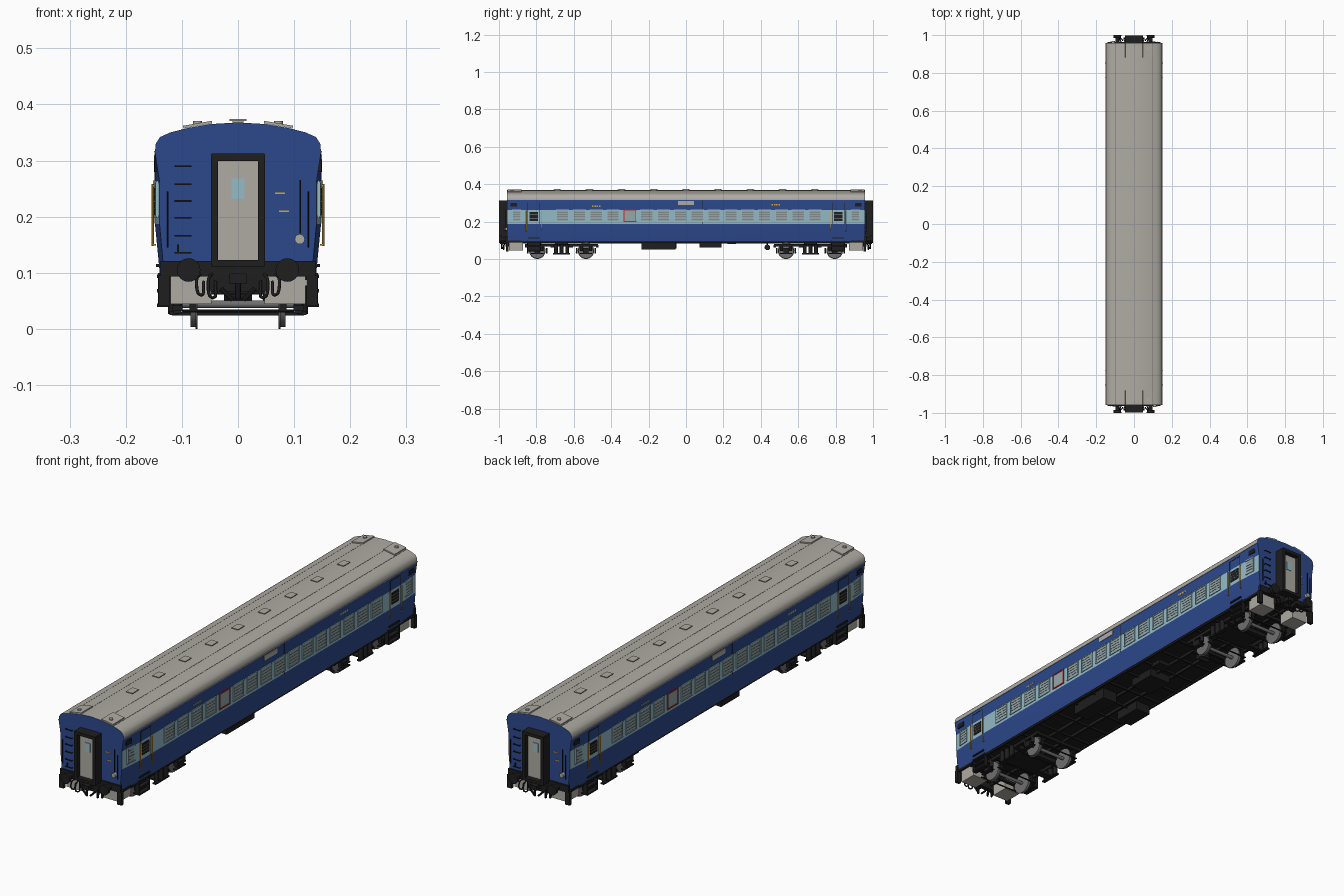
import bpy, bmesh, math
from mathutils import Matrix, Euler, Vector

cube = bpy.data.objects.get("Cube")
if cube:
    bpy.data.objects.remove(cube, do_unlink=True)


def colour(name, r, g, b):
    m = bpy.data.materials.new(name)
    m.diffuse_color = (r, g, b, 1)
    m.use_nodes = True
    m.node_tree.nodes["Principled BSDF"].inputs["Base Color"].default_value = (r, g, b, 1)
    return m


BLUE = colour("body blue", .025, .065, .26)
PALE = colour("band pale blue", .3, .5, .57)
ROOF = colour("roof grey", .43, .41, .37)
BLACK = colour("underframe black", .013, .013, .013)
STEEL = colour("wheel steel", .16, .16, .16)
SHUTTER = colour("shutter grey", .3, .39, .4)
YELLOW = colour("rail yellow", .65, .4, .04)
RED = colour("emergency red", .55, .02, .02)

HALF, DOOR, WALL = .957, .813, .148
made = []


def finish(name, bm, *mats):
    bmesh.ops.recalc_face_normals(bm, faces=bm.faces)
    me = bpy.data.meshes.new(name)
    bm.to_mesh(me)
    bm.free()
    for m in mats:
        me.materials.append(m)
    ob = bpy.data.objects.new(name, me)
    bpy.context.collection.objects.link(ob)
    made.append(ob)
    return ob


class Part:
    """Collects boxes and cylinders of one colour; twin repeats them turned half round."""

    def __init__(self, name, mat, twin=True):
        self.name, self.mat, self.twin, self.bm = name, mat, twin, bmesh.new()

    def __enter__(self):
        return self

    def __exit__(self, *error):
        if self.twin:
            copy = bmesh.ops.duplicate(self.bm, geom=self.bm.verts[:] + self.bm.edges[:] + self.bm.faces[:])
            verts = [v for v in copy["geom"] if isinstance(v, bmesh.types.BMVert)]
            bmesh.ops.rotate(self.bm, verts=verts, cent=(0, 0, 0), matrix=Matrix.Rotation(math.pi, 3, "Z"))
        finish(self.name, self.bm, self.mat)

    def box(self, x, y, z, size, turn=(0, 0, 0)):
        mat = Matrix.LocRotScale(Vector((x, y, z)), Euler(turn), Vector(size))
        bmesh.ops.create_cube(self.bm, size=1, matrix=mat)

    def rod(self, x, y, z, axis, radius, depth, sides=12, tip=None):
        turn = Vector(axis).to_track_quat("Z", "Y").to_matrix().to_4x4()
        bmesh.ops.create_cone(self.bm, cap_ends=True, segments=sides, radius1=radius,
                              radius2=radius if tip is None else tip, depth=depth,
                              matrix=Matrix.Translation((x, y, z)) @ turn)


X, Y, Z = (1, 0, 0), (0, 1, 0), (0, 0, 1)
SIDES = (-1, 1)

# Body shell: a lofted section with tapered ends, coloured by height
half = [(.139, .095), (WALL, .187), (WALL, .262), (WALL, .315), (.1465, .33), (.139, .342),
        (.121, .35), (.09, .358), (.05, .365), (0, .368)]
section = half + [(-x, z) for x, z in reversed(half[:-1])]
bm = bmesh.new()
rings = []
for y, squeeze in ((-HALF, .945), (-.85, 1), (.85, 1), (HALF, .945)):
    rings.append([bm.verts.new((x * (squeeze if z < .3 else 1), y, z)) for x, z in section])
count = len(section)
for a, b in zip(rings, rings[1:]):
    for i in range(count):
        j = (i + 1) % count
        f = bm.faces.new((a[i], a[j], b[j], b[i]))
        z = f.calc_center_median().z
        f.material_index = 3 if z < .1 else 1 if .19 < z < .26 else 2 if z > .315 else 0
for ring in (rings[0], rings[-1]):
    bm.faces.new(ring)
finish("body_shell", bm, BLUE, PALE, ROOF, BLACK)

# Roof fittings
with Part("roof_vents", ROOF, False) as p:
    for k in range(-4, 5):
        p.box(0, k * .172, .369, (.02, .03, .005))
        p.box(0, k * .172, .3725, (.03, .042, .003))
with Part("roof_hatches", ROOF) as p:
    for s in SIDES:
        p.box(s * .072, -.918, .364, (.052, .075, .005), (0, s * .17, 0))
        p.rod(s * .072, -.93, .368, Z, .008, .006)
with Part("roof_seams", STEEL) as p:
    for x, z in ((.05, .365), (.1, .3555)):
        p.box(x, 0, z, (.0016, HALF * 2, .001))
with Part("roof_gutters", ROOF) as p:
    p.box(.1485, 0, .316, (.003, HALF * 2, .003))

# Windows with slatted shutters; one is the red-framed emergency exit
EXIT = 4
with Part("window_panes", SHUTTER) as panes, Part("window_frames", PALE) as frames, \
        Part("shutter_slats", STEEL) as slats, Part("emergency_frame", RED) as red:
    spots = [(WALL, -.66 + k * .09, 0) for k in range(16)]
    spots += [(.1438, s * .905, s * .075) for s in SIDES]
    for k, (x, y, tilt) in enumerate(spots):
        turn = (0, 0, tilt)
        wide = .064 if k < 16 else .042
        rim = red if k == EXIT else frames
        panes.box(x, y, .231, (.003, wide, .058), turn)
        for s in SIDES:
            rim.box(x, y, .231 + s * .031, (.007, wide + .006, .005), turn)
            rim.box(x, y + s * wide / 2, .231, (.007, .004, .062), turn)
        if k != EXIT:
            for row in range(4):
                slats.box(x, y, .213 + row * .012, (.005, wide, .002), turn)

# Side doors with grilles, handrails and steps
with Part("door_seams", BLACK) as seams, Part("door_grilles", BLACK) as grilles, \
        Part("door_rails", YELLOW) as rails, Part("door_steps", BLACK) as steps, \
        Part("grille_bars", SHUTTER) as bars:
    for s in SIDES:
        y = s * DOOR
        for t in SIDES:
            seams.box(WALL, y + t * .032, .245, (.002, .0025, .115))
            rails.rod(.152, y + t * .039, .203, Z, .0022, .11, 8)
            for z in (.15, .255):
                rails.box(.149, y + t * .039, z, (.006, .003, .003))
            steps.box(.134, y + t * .035, .07, (.018, .004, .06))
        seams.box(WALL, y, .302, (.002, .066, .0025))
        grilles.box(WALL, y, .227, (.004, .046, .048))
        for row in range(3):
            bars.box(WALL, y, .215 + row * .012, (.006, .046, .0015))
        for z in (.042, .068, .094):
            steps.box(.134, y, z, (.02, .07, .006))
        steps.box(.126, y, .07, (.003, .07, .055))
        steps.box(.143, y, .113, (.006, .066, .006))

# Small side plates
with Part("name_board", ROOF) as p:
    p.box(WALL, 0, .299, (.004, .085, .02))
with Part("yellow_marks", YELLOW) as p:
    for y, z in ((-.48, .282), (.48, .29)):
        for k in range(4):
            p.box(WALL, y + (k - 1.5) * .013, z, (.002, .008, .008))
    for x, z in ((.075, .242), (.082, .21)):
        p.box(x, -HALF, z, (.018, .002, .003))
with Part("corner_panels", BLACK) as p:
    for s in SIDES:
        p.box(.1465, s * .92, .29, (.005, .035, .02), (0, 0, s * .03))
with Part("body_seam", BLACK) as p:
    p.box(WALL, .09, .25, (.0015, .002, .125))

# End gangway with recessed door
with Part("gangway_frame", BLACK) as p:
    for s in SIDES:
        p.box(s * .042, -.977, .213, (.013, .044, .196))
    p.box(0, -.977, .306, (.095, .044, .013))
    p.box(0, -.977, .117, (.095, .044, .012))
with Part("gangway_door", ROOF) as p:
    p.box(0, -.972, .211, (.072, .012, .18))
with Part("gangway_window", PALE) as p:
    p.box(0, -.979, .25, (.024, .003, .036))

# End ladder, handrails and tail lamp
with Part("end_ladder", BLACK) as p:
    for z in (.29, .258, .228, .198, .166, .136):
        p.box(-.098, -.964, z, (.03, .003, .003))
        for s in SIDES:
            p.box(-.098 + s * .014, -.96, z, (.002, .009, .002))
    p.box(-.107, -.96, .143, (.003, .006, .015))
with Part("end_handrails", BLACK) as p:
    p.rod(.111, -.964, .218, Z, .0015, .095, 8)
    for s in SIDES:
        p.rod(s * .125, -.964, .195, Z, .0015, .1, 8)
with Part("tail_lamp", ROOF) as p:
    p.rod(.11, -.963, .16, Y, .009, .014, 16)

# Buffer beam, buffers and coupler
with Part("buffer_beams", BLACK) as p:
    p.box(0, -.958, .107, (.276, .012, .028))
    for s in SIDES:
        p.box(s * .132, -.955, .068, (.02, .014, .054))
        p.rod(s * .088, -.972, .105, Y, .011, .03, 16)
        p.rod(s * .088, -.992, .105, Y, .021, .016, 24, .019)
    p.box(0, -.955, .08, (.1, .02, .026))
    p.box(0, -.975, .09, (.03, .04, .018))
    p.rod(0, -.985, .068, Z, .005, .03, 8)
    for s in SIDES:
        p.rod(s * .02, -.975, .062, (s, 0, 1), .004, .03, 8)


def hose(name, points):
    cu = bpy.data.curves.new(name, "CURVE")
    cu.dimensions, cu.bevel_depth, cu.bevel_resolution, cu.resolution_u = "3D", .003, 1, 4
    sp = cu.splines.new("BEZIER")
    sp.bezier_points.add(len(points) - 1)
    for bp, co in zip(sp.bezier_points, points):
        bp.co, bp.handle_left_type, bp.handle_right_type = co, "AUTO", "AUTO"
    cu.materials.append(BLACK)
    bpy.context.collection.objects.link(bpy.data.objects.new(name, cu))


for e in SIDES:
    for s in SIDES:
        for x, low in ((.045, .055), (.066, .06)):
            hose("brake_hose", [(s * x, e * .957, .1), (s * (x + .008), e * .98, .085),
                                (s * x, e * .98, low), (s * (x - .005), e * .97, .085)])

# Underfloor tanks, boxes and frame members
with Part("water_tanks", ROOF) as p:
    for s in SIDES:
        p.box(s * .084, -.908, .073, (.073, .075, .058))
with Part("equipment_boxes", BLACK, False) as p:
    p.box(.08, -.147, .073, (.07, .182, .046))
    p.box(-.09, -.11, .077, (.07, .12, .04))
    p.box(.02, .13, .08, (.1, .118, .036))
    p.box(.06, .245, .088, (.06, .045, .018))
    p.rod(0, .435, .062, X, .015, .05, 16)
    p.rod(0, .435, .082, Z, .004, .03, 8)
with Part("floor_members", BLACK, False) as p:
    for s in SIDES:
        p.box(s * .133, 0, .093, (.008, HALF * 2, .01))
        p.box(s * .035, 0, .09, (.008, HALF * 2, .014))
    for k in range(-8, 9):
        p.box(0, k * .11, .092, (.26, .008, .01))

# Bogies
with Part("wheels", STEEL) as wheels, Part("bogie_frames", BLACK) as frame:
    mid = -.665
    for t in SIDES:
        y = mid + t * .13
        wheels.rod(0, y, .044, X, .007, .22)
        for s in SIDES:
            wheels.rod(s * .08, y, .043, X, .04, .01, 28)
            wheels.rod(s * .074, y, .044, X, .044, .004, 28)
            frame.box(s * .108, y, .045, (.018, .03, .026))
            for u in SIDES:
                frame.rod(s * .108, y + u * .024, .057, Z, .008, .03)
                frame.box(s * .08, y + u * .05, .045, (.012, .008, .03))
            frame.box(s * .108, y, .03, (.014, .065, .005))
        for u in SIDES:
            frame.rod(0, y + u * .052, .032, X, .003, .2, 8)
        frame.box(0, mid + t * .05, .07, (.22, .02, .018))
        frame.box(0, mid + t * .19, .068, (.22, .012, .012))
    for s in SIDES:
        frame.box(s * .108, mid, .073, (.012, .39, .014))
        frame.box(s * .115, mid, .028, (.014, .09, .006))
        for u in (-1, 0, 1):
            frame.rod(s * .115, mid + u * .03, .052, Z, .01, .05)
    frame.box(0, mid, .027, (.235, .03, .006))
    frame.box(0, mid, .08, (.16, .07, .026))

# Smooth the curved parts, keep edges crisp
bpy.ops.object.select_all(action="DESELECT")
for ob in made:
    ob.select_set(True)
bpy.context.view_layer.objects.active = made[0]
bpy.ops.object.shade_smooth_by_angle(angle=math.radians(35))
